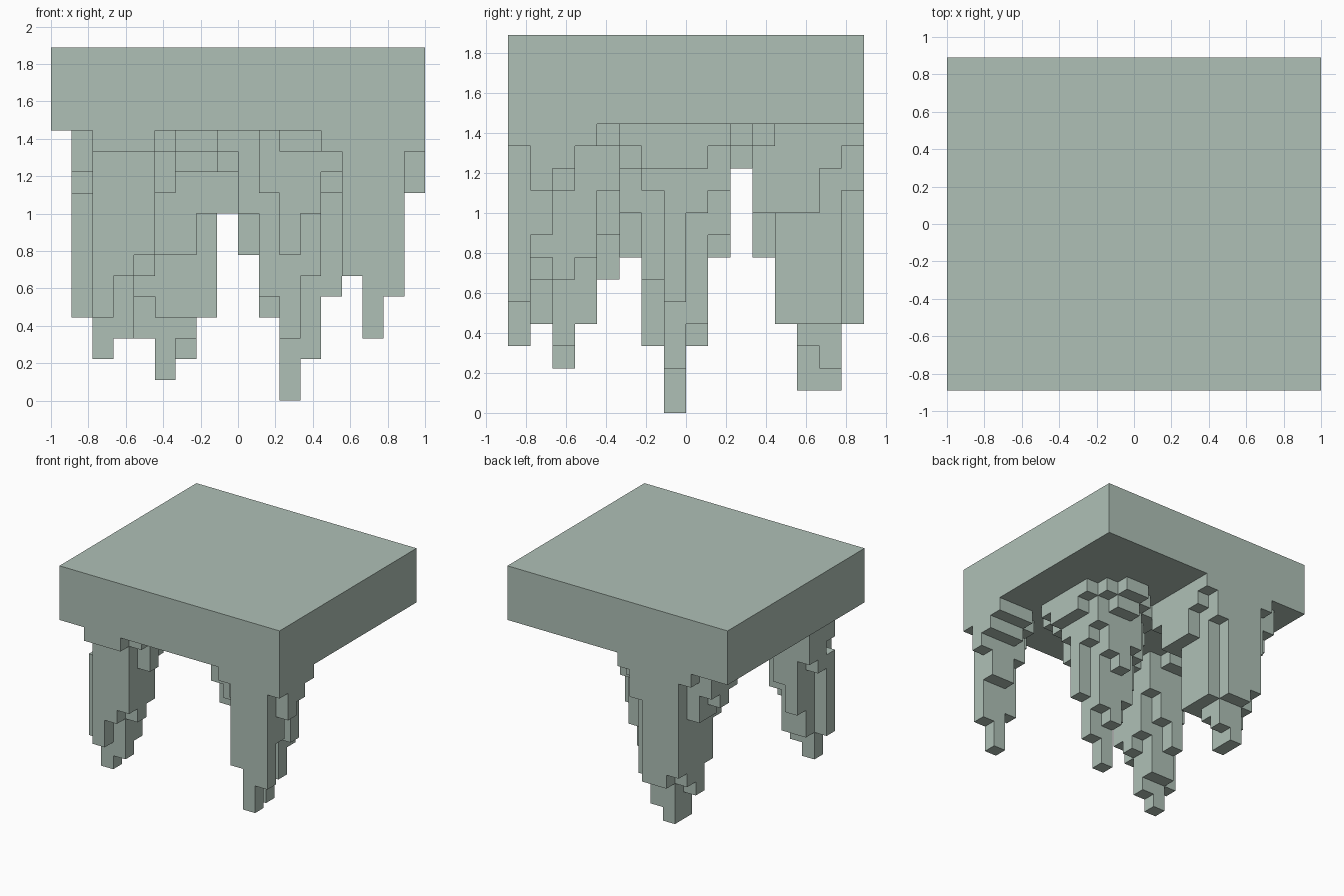
import bpy, bmesh
from mathutils import Vector

if "Cube" in bpy.data.objects:
    bpy.data.objects.remove(bpy.data.objects["Cube"])

U = 1 / 9                      # one block
NX, NY, CEIL, TOP = 18, 16, 13, 17

sage = bpy.data.materials.new("sage_green")
sage.diffuse_color = (0.43, 0.53, 0.47, 1)
sage.use_nodes = True
sage.node_tree.nodes["Principled BSDF"].inputs["Base Color"].default_value = sage.diffuse_color


def build(name, cells):
    """Skin a set of block cells with outer faces only, merged into flat panels."""
    bm = bmesh.new()
    for c in cells:
        for axis in range(3):
            for side in (0, 1):
                n = list(c)
                n[axis] += 1 if side else -1
                if tuple(n) in cells:
                    continue
                b, d = (axis + 1) % 3, (axis + 2) % 3
                ring = []
                for s, t in ((0, 0), (1, 0), (1, 1), (0, 1)):
                    p = list(c)
                    p[axis] += side
                    p[b] += s
                    p[d] += t
                    ring.append(Vector(((p[0] - NX / 2) * U, (p[1] - NY / 2) * U, p[2] * U)))
                if not side:
                    ring.reverse()
                bm.faces.new([bm.verts.new(v) for v in ring])
    bmesh.ops.remove_doubles(bm, verts=bm.verts, dist=1e-4)
    bmesh.ops.dissolve_limit(bm, angle_limit=0.01, verts=bm.verts, edges=bm.edges)
    me = bpy.data.meshes.new(name)
    bm.to_mesh(me)
    bm.free()
    me.materials.append(sage)
    bpy.context.collection.objects.link(bpy.data.objects.new(name, me))


def hanging_leg(name, i0, j0, rows, gaps=()):
    """Each number is the level where a column ends below the slab; rows run front to back."""
    cells = {(i0 + i, j0 + j, k)
             for j, row in enumerate(rows)
             for i, low in enumerate(row)
             for k in range(low, CEIL)}
    build(name, cells - set(gaps))


# thick top slab
bpy.ops.mesh.primitive_cube_add(size=1, location=(0, 0, (CEIL + TOP) / 2 * U))
slab = bpy.context.object
slab.name = "top_slab"
slab.scale = (NX * U, NY * U, (TOP - CEIL) * U)
slab.data.materials.append(sage)

# front right leg, flush with the front
hanging_leg("front_right_leg", 13, 0, [
    [12, 6, 3, 5, 12],
    [13, 10, 8, 8, 10],
    [13, 12, 11, 11, 11],
    [13, 13, 12, 12, 12]])

# front left leg, with a small opening at its outer side
hanging_leg("front_left_leg", 1, 0, [
    [13, 12, 12, 12, 13],
    [13, 4, 6, 7, 12],
    [4, 2, 3, 6, 10],
    [9, 4, 4, 7, 12],
    [10, 6, 8, 10, 13],
    [13, 12, 12, 13, 13]], gaps=[(1, 2, 10)])

# back leg, flush with the back
hanging_leg("back_leg", 2, 9, [
    [13, 13, 13, 12, 12, 12, 12],
    [13, 13, 12, 11, 11, 11, 11],
    [13, 12, 8, 7, 7, 9, 9],
    [11, 11, 5, 4, 4, 4, 9],
    [10, 9, 3, 1, 3, 4, 9],
    [11, 9, 4, 1, 2, 4, 11],
    [13, 12, 5, 4, 4, 10, 12]])

# longest leg, right of the middle
hanging_leg("middle_leg", 8, 4, [
    [13, 13, 13, 12, 12, 12, 13],
    [13, 13, 10, 7, 9, 11, 12],
    [12, 9, 5, 3, 6, 10, 11],
    [11, 7, 4, 0, 2, 5, 11],
    [12, 9, 5, 3, 4, 9, 11],
    [13, 12, 9, 7, 8, 10, 12],
    [13, 13, 12, 11, 11, 12, 13],
    [13, 13, 13, 12, 12, 13, 13]])
